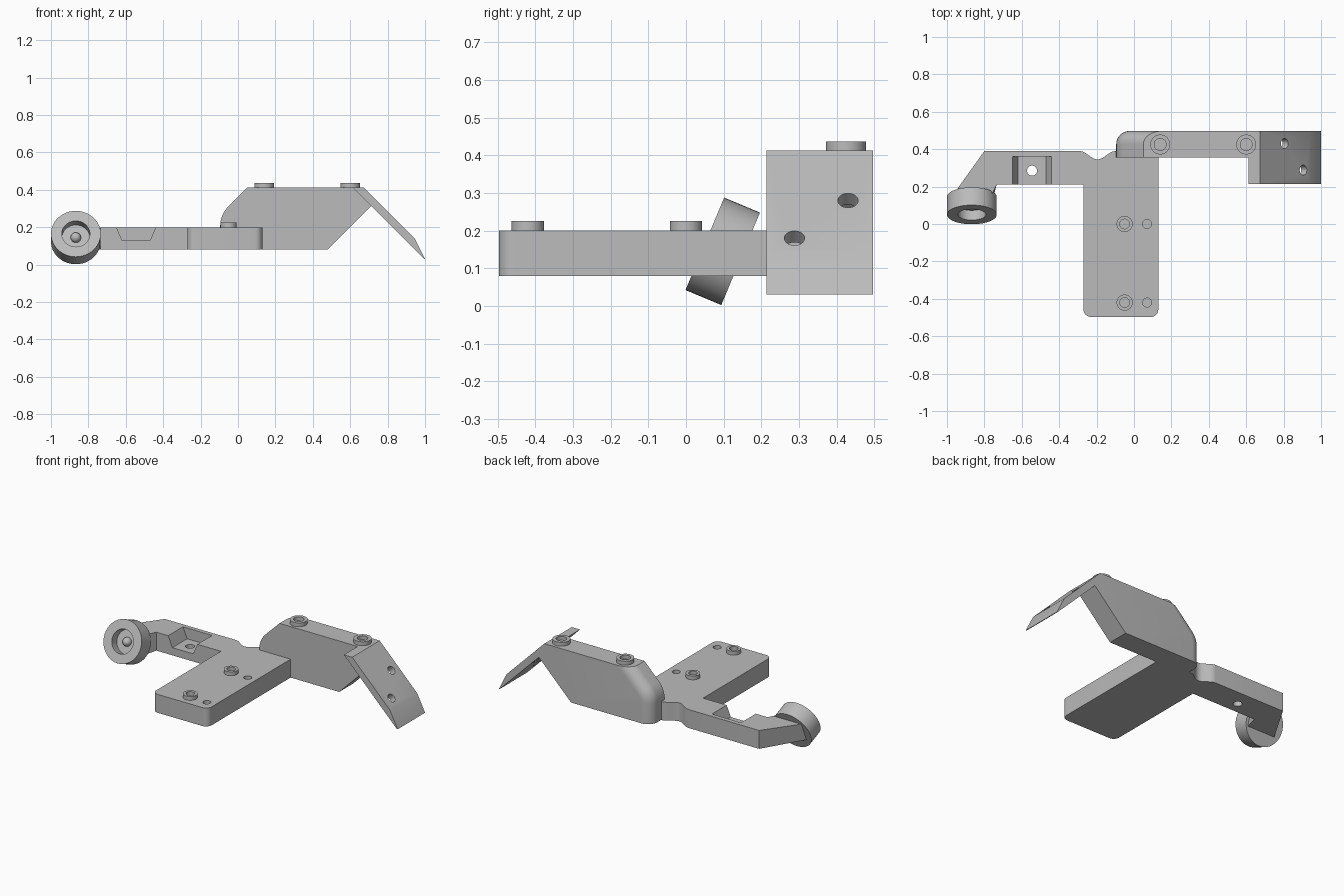
import bpy, bmesh
from math import sin, cos, pi, radians
from mathutils import Matrix, Vector

cube = bpy.data.objects.get("Cube")
if cube:
    bpy.data.objects.remove(cube, do_unlink=True)

GREY = (0.5, 0.5, 0.5, 1)
mat = bpy.data.materials.new("plain grey")
mat.use_nodes = True
mat.diffuse_color = GREY
bsdf = mat.node_tree.nodes["Principled BSDF"]
bsdf.inputs["Base Color"].default_value = GREY


def finish(bm, name):
    bmesh.ops.recalc_face_normals(bm, faces=bm.faces[:])
    me = bpy.data.meshes.new(name)
    bm.to_mesh(me)
    bm.free()
    me.materials.append(mat)
    ob = bpy.data.objects.new(name, me)
    bpy.context.collection.objects.link(ob)
    return ob


def activate(ob):
    bpy.ops.object.select_all(action='DESELECT')
    ob.select_set(True)
    bpy.context.view_layer.objects.active = ob


def smooth(ob):
    activate(ob)
    bpy.ops.object.shade_smooth_by_angle(angle=radians(28))


def prism(points, axis, lo, hi):
    """Extrude a 2D outline along y (x,z points) or z (x,y points)."""
    bm = bmesh.new()
    place = (lambda a, b: (a, lo, b)) if axis == 'y' else (lambda a, b: (a, b, lo))
    face = bm.faces.new([bm.verts.new(place(a, b)) for a, b in points])
    out = bmesh.ops.extrude_face_region(bm, geom=[face])
    step = Vector((0, hi - lo, 0)) if axis == 'y' else Vector((0, 0, hi - lo))
    bmesh.ops.translate(bm, vec=step,
                        verts=[g for g in out["geom"] if isinstance(g, bmesh.types.BMVert)])
    return bm


def lathe(profile, name, matrix):
    """Spin (radius, height) points round the local z axis."""
    bm = bmesh.new()
    vs = [bm.verts.new((r, 0, z)) for r, z in profile]
    es = [bm.edges.new(pair) for pair in zip(vs, vs[1:])]
    bmesh.ops.spin(bm, geom=vs + es, cent=(0, 0, 0), axis=(0, 0, 1),
                   angle=2 * pi, steps=48)
    bmesh.ops.remove_doubles(bm, verts=bm.verts[:], dist=1e-5)
    bm.transform(matrix)
    ob = finish(bm, name)
    smooth(ob)
    return ob


def rod(r, length, matrix):
    bm = bmesh.new()
    bmesh.ops.create_cone(bm, cap_ends=True, segments=32, radius1=r, radius2=r,
                          depth=length, matrix=matrix)
    return finish(bm, "cutter")


def cut(ob, cutters):
    for c in cutters:
        mod = ob.modifiers.new("cut", 'BOOLEAN')
        mod.operation, mod.solver, mod.object = 'DIFFERENCE', 'EXACT', c
        activate(ob)
        bpy.ops.object.modifier_apply(modifier=mod.name)
        bpy.data.objects.remove(c, do_unlink=True)


def arc(cx, cy, r, a0, a1, n=8):
    angles = [radians(a0 + (a1 - a0) * i / n) for i in range(n + 1)]
    return [(cx + r * cos(a), cy + r * sin(a)) for a in angles]


BOTTOM, DECK, TOP, BACK, SEAM = 0.08, 0.2, 0.412, 0.497, 0.356

# Base plate with side arm and wavy neck
neck = [(-0.1 - 0.19 * i / 16, 0.39 - 0.0225 * (1 - cos(2 * pi * i / 16)))
        for i in range(17)]
outline = (arc(-0.23, -0.457, 0.04, 180, 270) + arc(0.09, -0.457, 0.04, 270, 360)
           + [(0.13, SEAM), (-0.094, SEAM), (-0.094, 0.39)] + neck
           + [(-0.8, 0.39), (-0.965, 0.135), (-0.76, 0.135), (-0.735, 0.21), (-0.27, 0.21)])
bm = prism(outline, 'z', BOTTOM, DECK)
for v in bm.verts:  # lean the arm tip to match the tilted cup
    if v.co.x < -0.7 and v.co.y < 0.19:
        v.co.y += 0.4 * (v.co.z - 0.14)
base = finish(bm, "base_and_arm")

# Arm pocket, arm hole and plate holes
pocket = finish(prism([(-0.62, 0.13), (-0.47, 0.13), (-0.41, 0.27), (-0.68, 0.27)],
                      'y', 0.15, 0.362), "cutter")
holes = [rod(0.027, 0.4, Matrix.Translation((-0.545, 0.285, 0.14)))]
holes += [rod(0.024, 0.12, Matrix.Translation((0.07, y, DECK))) for y in (0, -0.42)]
cut(base, [pocket] + holes)
smooth(base)

# Tall block with rounded back corner
side = ([(-0.095, BOTTOM)] + arc(0.045, 0.21, 0.14, 180, 135, 6)
        + [(0.05, TOP), (0.615, TOP), (0.713, 0.313), (0.48, BOTTOM)])
bm = prism(side, 'y', SEAM, BACK)
rounded = [e for e in bm.edges
           if all(v.co.y > BACK - 0.001 and v.co.x < 0.06 for v in e.verts)]
bmesh.ops.bevel(bm, geom=rounded, offset=0.07, segments=8, profile=0.5, affect='EDGES')
smooth(finish(bm, "tall_block"))

# Sloping flap with two holes square to its face
flap = finish(prism([(0.613, TOP), (0.673, TOP), (0.945, 0.14), (1.0, 0.03), (0.995, 0.03)],
                    'y', 0.214, BACK), "sloping_flap")
tilt = Matrix.Rotation(radians(45), 4, 'Y')
cut(flap, [rod(0.027, 0.2, Matrix.Translation((1.085 - z, y, z)) @ tilt)
           for y, z in ((0.43, 0.28), (0.288, 0.18))])
smooth(flap)

# Raised ring bosses
for i, (x, y, z, r) in enumerate([(-0.05, 0, DECK, 0.043), (-0.05, -0.42, DECK, 0.043),
                                  (0.14, 0.425, TOP, 0.053), (0.6, 0.425, TOP, 0.053)]):
    lathe([(r, 0), (r, 0.025), (r * 0.6, 0.025), (r * 0.6, 0)],
          f"ring_boss_{i + 1}", Matrix.Translation((x, y, z)))

# Tilted cup with a ball in its recess
pose = Matrix.Translation((-0.867, 0.0975, 0.145)) @ Matrix.Rotation(radians(67.3), 4, 'X')
H = 0.0515
lathe([(0, -H), (0.133, -H), (0.133, H), (0.075, H), (0.075, -0.005), (0, -0.005)],
      "tilted_cup", pose)
bm = bmesh.new()
bmesh.ops.create_uvsphere(bm, u_segments=24, v_segments=12, radius=0.028, matrix=pose)
smooth(finish(bm, "cup_ball"))
